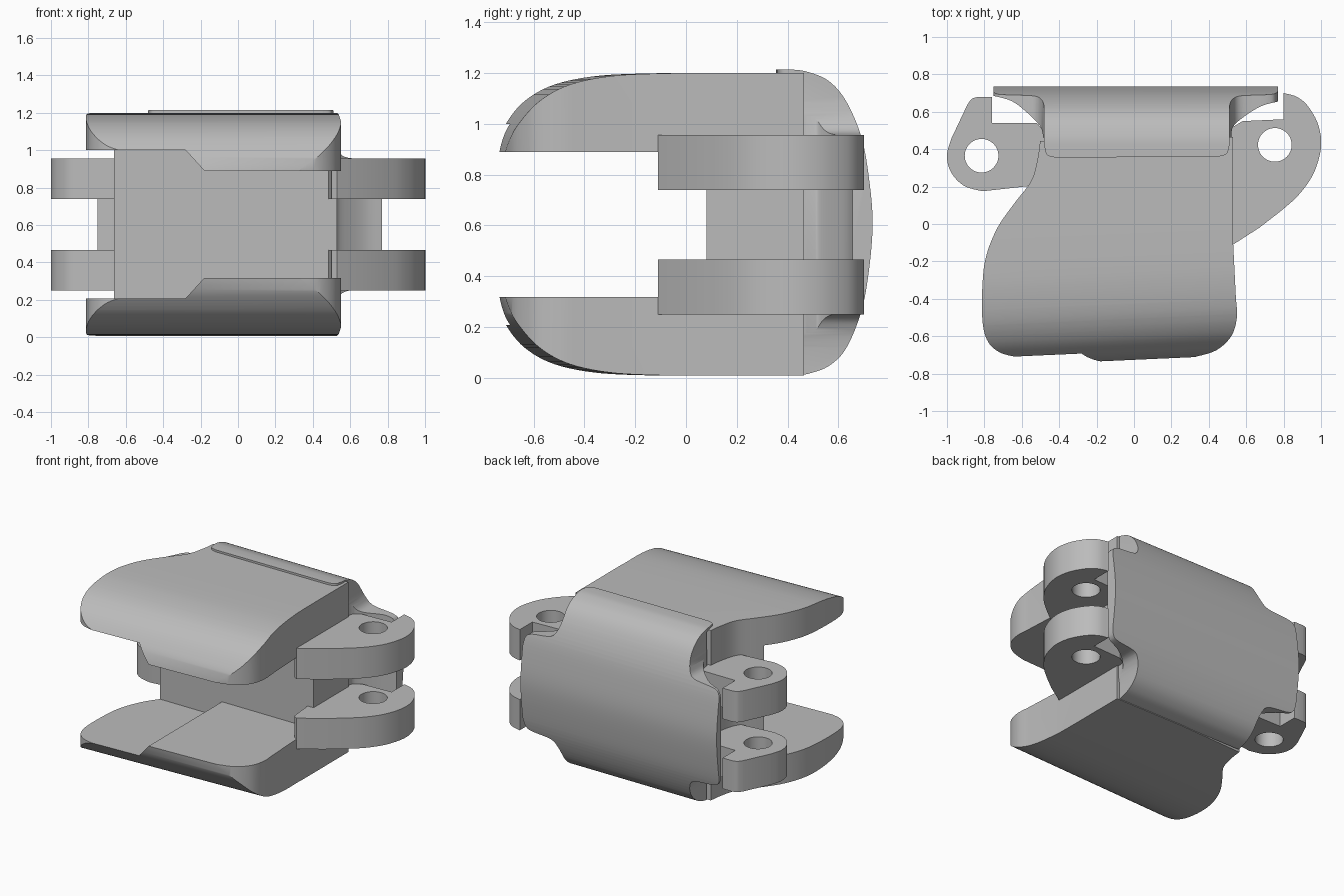
import bpy, bmesh, math

if "Cube" in bpy.data.objects:
    bpy.data.objects.remove(bpy.data.objects["Cube"])

MID = 0.604  # height of the horizontal symmetry plane

metal = bpy.data.materials.new("satin_grey")
metal.use_nodes = True
GREY = (0.5, 0.5, 0.5, 1)
metal.diffuse_color = GREY
metal.node_tree.nodes["Principled BSDF"].inputs["Base Color"].default_value = GREY


def curve(pts, steps=6):
    """Smooth open curve passing through the given points."""
    ends = [pts[0]] + pts + [pts[-1]]
    out = []
    for a, b, c, d in zip(ends, ends[1:], ends[2:], ends[3:]):
        for i in range(steps):
            t = i / steps
            out.append(tuple(
                q + t * (r - p) / 2 + t * t * (p - 2.5 * q + 2 * r - s / 2)
                + t ** 3 * (1.5 * (q - r) + (s - p) / 2)
                for p, q, r, s in zip(a, b, c, d)))
    return out + [pts[-1]]


def mirrored(pts):
    """Continue a profile with its reflection below the symmetry plane."""
    return pts + [(a, 2 * MID - z) for a, z in reversed(pts)]


def prism(name, pts, axis, lo, hi, shear=0):
    """Extrude a closed outline along an axis; shear slides y with x."""
    place = {"x": lambda a, b, t: (t, a + shear * t, b),
             "y": lambda a, b, t: (a, t, b),
             "z": lambda a, b, t: (a, b, t)}[axis]
    bm = bmesh.new()
    rings = [[bm.verts.new(place(a, b, t)) for a, b in pts] for t in (lo, hi)]
    low, high = rings
    bm.faces.new(low)
    bm.faces.new(list(reversed(high)))
    for i in range(len(pts)):
        j = (i + 1) % len(pts)
        bm.faces.new((low[i], high[i], high[j], low[j]))
    bmesh.ops.recalc_face_normals(bm, faces=bm.faces)
    mesh = bpy.data.meshes.new(name)
    bm.to_mesh(mesh)
    bm.free()
    mesh.materials.append(metal)
    ob = bpy.data.objects.new(name, mesh)
    bpy.context.collection.objects.link(ob)
    return ob


def activate(ob):
    bpy.ops.object.select_all(action="DESELECT")
    ob.select_set(True)
    bpy.context.view_layer.objects.active = ob


def combine(ob, tool, operation):
    """Apply a boolean and discard the tool."""
    mod = ob.modifiers.new("cut", "BOOLEAN")
    mod.operation, mod.object, mod.solver = operation, tool, "EXACT"
    activate(ob)
    bpy.ops.object.modifier_apply(modifier=mod.name)
    bpy.data.objects.remove(tool)


def smooth(ob):
    activate(ob)
    bpy.ops.object.shade_smooth_by_angle(angle=math.radians(28))


# Main body: rounded side profile trimmed by the plan outline
side = mirrored(curve([(-0.735, 0.85), (-0.715, 0.93), (-0.68, 1.0), (-0.6, 1.09),
                       (-0.48, 1.155), (-0.3, 1.19), (-0.05, 1.2)]) + [(0.465, 1.2)])
# The front edge closes between the jaws, so order the loop from the back
body = prism("link_body", side, "x", -0.9, 0.7, shear=0.045)
plan = (curve([(-0.5, 0.465), (-0.515, 0.35), (-0.55, 0.23), (-0.64, 0.11), (-0.73, -0.02),
               (-0.79, -0.17), (-0.81, -0.32), (-0.81, -0.52), (-0.78, -0.63),
               (-0.71, -0.69), (-0.6, -0.715)])
        + [(-0.5, -0.8), (0.2, -0.8)]
        + curve([(0.33, -0.71), (0.44, -0.675), (0.52, -0.6), (0.55, -0.5), (0.545, -0.4)])
        + [(0.53, -0.1), (0.53, 0.465)])
combine(body, prism("plan_tool", plan, "z", -0.2, 1.4), "INTERSECT")

# Open mouth between the two jaws, with a stepped inner face
mouth = mirrored([(0.8, 0.89), (-0.18, 0.89), (-0.28, 1.0), (-1, 1.0)])
combine(body, prism("mouth_tool", mouth, "y", -1, 0.08), "DIFFERENCE")
smooth(body)

# Back cover: rounded shell with a thin flap lying on the top
shell = ([(0.46, 0.012)]
         + curve([(0.48, 0.015), (0.56, 0.045), (0.63, 0.115), (0.69, 0.26), (0.72, 0.42),
                  (0.735, 0.61), (0.72, 0.79), (0.69, 0.95), (0.63, 1.09), (0.56, 1.17),
                  (0.47, 1.207), (0.4, 1.214)])
         + [(0.35, 1.214), (0.35, 1.19), (0.46, 1.19)])
cover = prism("back_cover", shell, "x", -0.85, 0.85)

# Plan of the cover: rounded flap corners and hollow-fronted side wings
cover_plan = (curve([(-0.42, 0.355), (-0.465, 0.37), (-0.48, 0.42)])
              + curve([(-0.485, 0.46), (-0.5, 0.52), (-0.56, 0.585), (-0.65, 0.655), (-0.75, 0.685)])
              + [(-0.755, 0.8), (0.77, 0.8)]
              + curve([(0.77, 0.655), (0.68, 0.63), (0.59, 0.575), (0.53, 0.52), (0.52, 0.46)])
              + curve([(0.51, 0.42), (0.495, 0.375), (0.45, 0.36)]))
combine(cover, prism("cover_plan_tool", cover_plan, "z", -0.2, 1.4), "INTERSECT")


# Back silhouette: wings flare out below the narrow top and bottom
def flare(inner, outer):
    step = math.copysign(0.06, outer)
    return ([(inner, 1.4)]
            + curve([(inner, 1.09), (inner + step / 4, 1.02), (inner + step, 0.965),
                     (outer - step, 0.945), (outer - step / 4, 0.92), (outer, 0.86)]))


right_edge = mirrored(flare(0.51, 0.77))
left_edge = mirrored(flare(-0.48, -0.755))
combine(cover, prism("cover_back_tool", right_edge + left_edge[::-1], "y", 0, 1), "INTERSECT")
smooth(cover)

# Hinge lugs: a pair on each side, each with a pin hole and a notch for the wing
right_lug = ([(0.45, -0.16), (0.53, -0.11), (0.67, -0.02)]
             + curve([(0.78, 0.065), (0.88, 0.155), (0.96, 0.27), (1.0, 0.41), (0.985, 0.53),
                      (0.93, 0.63), (0.87, 0.68), (0.8, 0.7)])
             + [(0.8, 0.56), (0.58, 0.55), (0.53, 0.52), (0.45, 0.46)])
right_lug[0] = (0.5, -0.09)
left_lug = ([(-0.45, 0.215)]
            + curve([(-0.81, 0.175), (-0.91, 0.205), (-0.98, 0.28), (-1.0, 0.37), (-0.975, 0.46)])
            + curve([(-0.89, 0.64), (-0.865, 0.67), (-0.83, 0.68)])
            + [(-0.76, 0.68), (-0.76, 0.54), (-0.52, 0.54), (-0.45, 0.46)])


def ring(cx, cy, radius=0.09, count=48):
    return [(cx + radius * math.cos(2 * math.pi * i / count),
             cy + radius * math.sin(2 * math.pi * i / count)) for i in range(count)]


for label, outline, pin in (("right", right_lug, (0.753, 0.423)),
                            ("left", left_lug, (-0.815, 0.365))):
    for level, base in (("lower", 0.25), ("upper", 0.74)):
        lug = prism(f"{level}_{label}_lug", outline, "z", base, base + 0.216)
        hole = prism("pin_tool", ring(*pin), "z", -0.2, 1.4)
        combine(lug, hole, "DIFFERENCE")
        smooth(lug)
